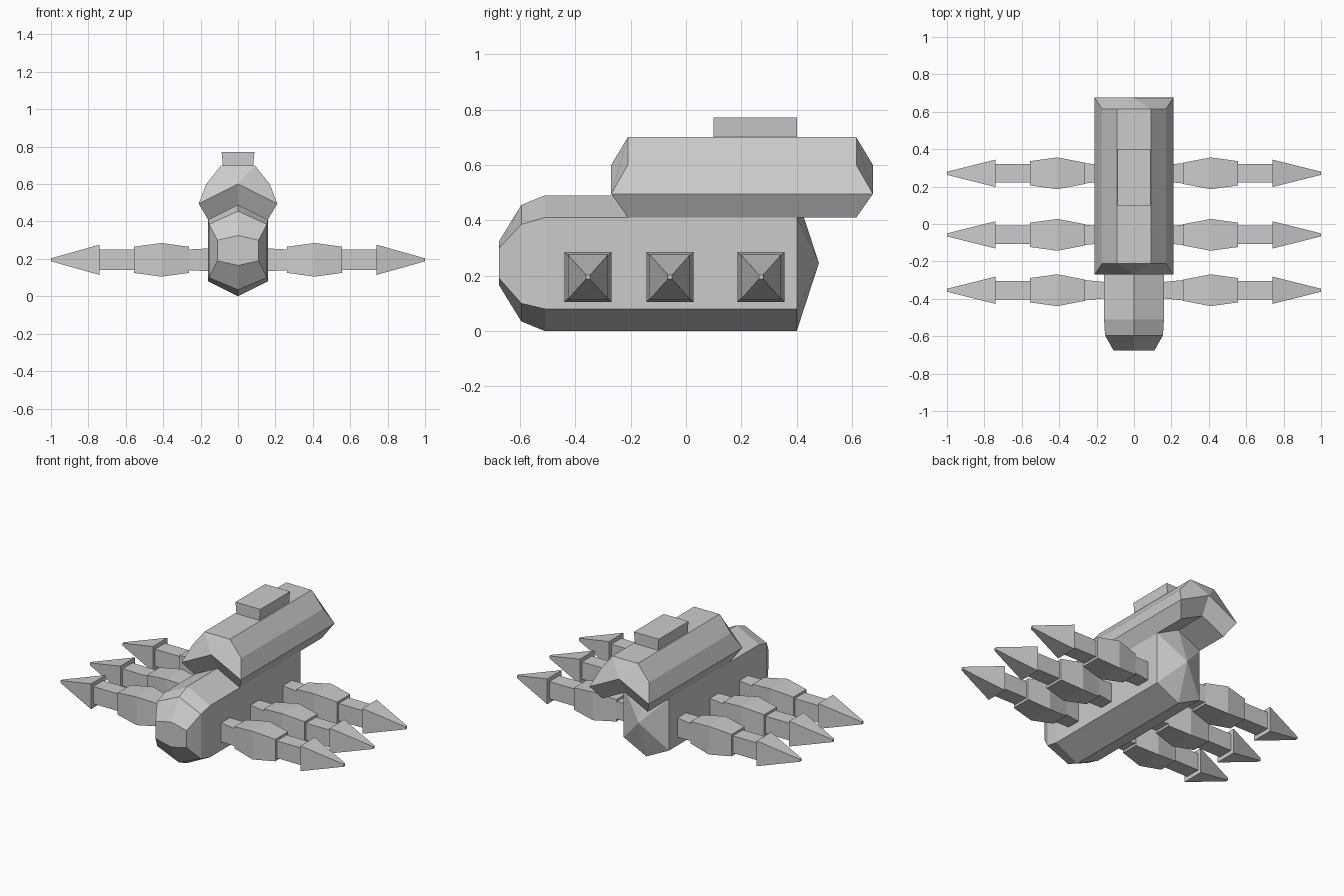
import bpy, bmesh

if "Cube" in bpy.data.objects:
    bpy.data.objects.remove(bpy.data.objects["Cube"])


def loft(name, rings, apex=None):
    """Skin a list of equal-length rings; close the ends with faces or an apex."""
    bm = bmesh.new()
    vr = [[bm.verts.new(p) for p in r] for r in rings]
    n = len(vr[0])
    for a, b in zip(vr, vr[1:]):
        for i in range(n):
            j = (i + 1) % n
            bm.faces.new((a[i], a[j], b[j], b[i]))
    bm.faces.new(vr[0])
    if apex:
        tip = bm.verts.new(apex)
        for i in range(n):
            bm.faces.new((vr[-1][i], vr[-1][(i + 1) % n], tip))
    else:
        bm.faces.new(vr[-1])
    bmesh.ops.recalc_face_normals(bm, faces=bm.faces)
    me = bpy.data.meshes.new(name)
    bm.to_mesh(me)
    bm.free()
    ob = bpy.data.objects.new(name, me)
    bpy.context.collection.objects.link(ob)
    return ob


# Hull: six-sided rings, rounded nose at the front, pointed stern
def hull_ring(y, w, bottom, low, high, top):
    return [(0, y, bottom), (w, y, low), (w, y, high),
            (0, y, top), (-w, y, high), (-w, y, low)]


loft("hull", [hull_ring(-0.675, 0.11, 0.165, 0.19, 0.30, 0.325),
              hull_ring(-0.595, 0.155, 0.035, 0.10, 0.385, 0.455),
              hull_ring(-0.51, 0.16, 0, 0.08, 0.41, 0.49),
              hull_ring(0.40, 0.16, 0, 0.08, 0.41, 0.49)], apex=(0, 0.48, 0.245))

# Upper housing: saddle-shaped section with chevron ends
bm = bmesh.new()
half = [(0.16, 0, 0.41), (0.21, 0.06, 0.495), (0.17, 0, 0.60), (0.09, 0, 0.70)]
section = ([(0, 0, 0.49)] + half + [(-x, o, z) for x, o, z in reversed(half)])
ends = []
for base, sign in ((-0.21, -1), (0.615, 1)):
    ring = [bm.verts.new((x, base + sign * o, z)) for x, o, z in section]
    nose = bm.verts.new((0, base + sign * 0.06, 0.60))
    ends.append(ring)
    for ids in ((0, 1, 2), (2, 3, 4), (4, 5), (5, 6, 7), (7, 8, 0)):
        if ids == (0, 1, 2):
            bm.faces.new([ring[i] for i in ids] + [nose])
        else:
            bm.faces.new([ring[i] for i in ids] + [nose])
for i in range(9):
    j = (i + 1) % 9
    bm.faces.new((ends[0][i], ends[0][j], ends[1][j], ends[1][i]))
bmesh.ops.recalc_face_normals(bm, faces=bm.faces)
me = bpy.data.meshes.new("upper_housing")
bm.to_mesh(me)
bm.free()
bpy.context.collection.objects.link(bpy.data.objects.new("upper_housing", me))


# Roof hatch: box flaring slightly upward
def hatch_ring(y):
    return [(-0.08, y, 0.69), (0.08, y, 0.69), (0.088, y, 0.772), (-0.088, y, 0.772)]


loft("roof_hatch", [hatch_ring(0.10), hatch_ring(0.40)])

# Legs: square-section segments as (x, half depth, half height), mirrored
segments = {
    "hip": [(0.14, 0.042, 0.062), (0.27, 0.055, 0.055)],
    "thigh": [(0.263, 0.057, 0.07), (0.41, 0.085, 0.09), (0.557, 0.065, 0.07)],
    "shin": [(0.55, 0.05, 0.055), (0.745, 0.05, 0.055)],
    "spike": [(0.74, 0.073, 0.081), (1.0, 0.008, 0.008)],
}
for row, cy in (("front", -0.354), ("middle", -0.058), ("rear", 0.271)):
    for side, s in (("right", 1), ("left", -1)):
        for part, prof in segments.items():
            loft(f"{row}_{side}_{part}",
                 [[(s * x, cy + a * d, 0.195 + b * h)
                   for a, b in ((-1, -1), (1, -1), (1, 1), (-1, 1))]
                  for x, d, h in prof])
